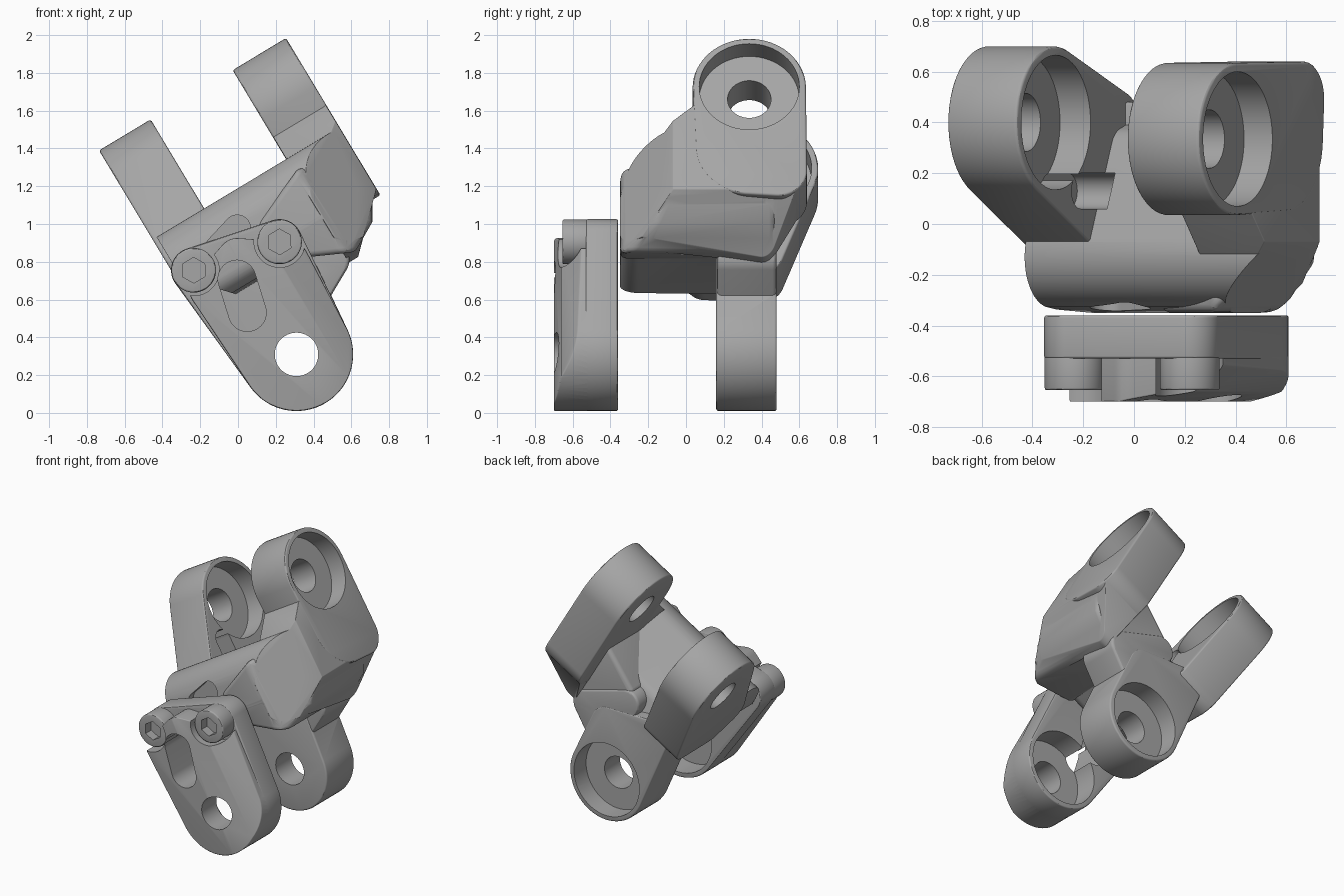
import bpy, bmesh
from math import cos, sin, pi, radians
from mathutils import Matrix, Vector

old = bpy.data.objects.get("Cube")
if old:
    bpy.data.objects.remove(old, do_unlink=True)

TILT = Matrix.Rotation(radians(-31), 4, 'Y')   # the whole joint leans in the xz plane

metal = bpy.data.materials.new("grey metal")
metal.use_nodes = True
grey = (0.38, 0.38, 0.38, 1)
metal.diffuse_color = grey
metal.node_tree.nodes["Principled BSDF"].inputs["Base Color"].default_value = grey


def hull(circles, n=64):
    """Convex outline around a set of circles (a, b, radius)."""
    pts = sorted({(round(a + r * cos(2 * pi * i / n), 5), round(b + r * sin(2 * pi * i / n), 5))
                  for a, b, r in circles for i in range(n)})

    def half(seq):
        out = []
        for p in seq:
            while len(out) > 1 and ((out[-1][0] - out[-2][0]) * (p[1] - out[-2][1])
                                    - (out[-1][1] - out[-2][1]) * (p[0] - out[-2][0])) <= 1e-7:
                out.pop()
            out.append(p)
        return out[:-1]
    return half(pts) + half(pts[::-1])


def prism(name, outline, axis, lo, hi, bevel=0.0, cuts=()):
    """Extrude an outline along the tilted axis 'u' or along 'y', trim by planes, soften edges."""
    place = (lambda a, b, t: (t, a, b)) if axis == 'u' else (lambda a, b, t: (a, t, b))
    bm = bmesh.new()
    face = bm.faces.new([bm.verts.new(place(a, b, lo)) for a, b in outline])
    ext = bmesh.ops.extrude_face_region(bm, geom=[face])
    verts = [v for v in ext["geom"] if isinstance(v, bmesh.types.BMVert)]
    bmesh.ops.translate(bm, verts=verts, vec=place(0, 0, hi - lo))
    for point, normal in cuts:
        res = bmesh.ops.bisect_plane(bm, geom=bm.verts[:] + bm.edges[:] + bm.faces[:],
                                     plane_co=point, plane_no=Vector(normal).normalized(),
                                     clear_outer=True)
        edges = [e for e in res["geom_cut"] if isinstance(e, bmesh.types.BMEdge)]
        if edges:
            bmesh.ops.edgeloop_fill(bm, edges=edges)
    bmesh.ops.recalc_face_normals(bm, faces=bm.faces)
    if bevel:
        sharp = [e for e in bm.edges if e.is_manifold and e.calc_face_angle(0) > 0.6]
        bmesh.ops.bevel(bm, geom=sharp, offset=bevel, segments=3, profile=0.5,
                        affect='EDGES', clamp_overlap=True)
    bm.transform(TILT)
    mesh = bpy.data.meshes.new(name)
    bm.to_mesh(mesh)
    bm.free()
    mesh.materials.append(metal)
    ob = bpy.data.objects.new(name, mesh)
    bpy.context.collection.objects.link(ob)
    return ob


def combine(target, tools, operation):
    """Apply each tool to the target and remove the tool."""
    for tool in tools:
        mod = target.modifiers.new("bool", 'BOOLEAN')
        mod.operation, mod.solver, mod.object = operation, 'EXACT', tool
        bpy.context.view_layer.update()
        result = bpy.data.meshes.new_from_object(
            target.evaluated_get(bpy.context.evaluated_depsgraph_get()))
        target.modifiers.clear()
        target.data = result
        bpy.data.objects.remove(tool, do_unlink=True)


def bore(a, b, axis, mid, hi, lo):
    """Cutters for a through hole with a wide counterbore on its positive side."""
    return [prism("hole", hull([(a, b, 0.115)]), axis, lo - 0.1, hi + 0.1),
            prism("counterbore", hull([(a, b, 0.265)]), axis, mid, hi + 0.1)]


PIN = (0.425, 0.106)          # lower pin, in u and v
FRONT_CORNER = ((0.92, -0.35, 0), (0.30, -0.34, 0))
LOW_CORNER = ((1.24, 0, 0.64), (0.26, 0, -0.27))
LEFT_CORNER = ((0.12, 0, 0.76), (-0.2, 0, -0.18))

# Yoke: cross bar, two upper arms, back cheek
yoke = prism("yoke_body", hull([(-0.13, 0.82, 0.20), (-0.25, 0.66, 0.10), (0.28, 0.75, 0.10),
                                (0.33, 0.63, 0.09)]), 'u', 0.11, 1.22, 0.025,
             [FRONT_CORNER, LOW_CORNER, LEFT_CORNER])
shoulder = prism("shoulder", [(0.65, 0.56), (0.97, 0.41), (1.13, 0.50), (1.22, 0.65),
                              (0.95, 0.95), (0.60, 0.80)], 'y', -0.349, 0.47, 0.03,
                 [FRONT_CORNER])
right_arm = prism("right_arm", hull([(0.335, 1.27, 0.30), (0.34, 0.90, 0.29),
                                     (0.49, 0.75, 0.15)]), 'u', 0.91, 1.24, 0.012)
right_base = prism("right_base", hull([(-0.25, 0.56, 0.10), (-0.22, 0.76, 0.13),
                                       (0.16, 1.10, 0.12), (0.48, 0.76, 0.15),
                                       (0.40, 0.46, 0.08)]), 'u', 0.912, 1.238, 0.03,
                   [FRONT_CORNER, LOW_CORNER])
left_arm = prism("left_arm", hull([(0.40, 1.27, 0.30), (0.0, 0.86, 0.13), (0.40, 0.75, 0.12),
                                   (0.1, 0.74, 0.10)]), 'u', 0.085, 0.404, 0.012)
cheek = prism("back_cheek", hull([PIN + (0.30,), (0.33, 0.62, 0.14), (0.62, 0.45, 0.14)]),
              'y', 0.16, 0.48, 0.012)
flare = prism("cheek_flare", hull([(0.62, 0.36, 0.13), (0.83, 0.45, 0.11), (0.6, 0.7, 0.1)]),
              'y', 0.165, 0.478, 0.02)
combine(yoke, [shoulder, right_base, right_arm, left_arm, cheek, flare], 'UNION')
arm_slot = prism("arm_slot", hull([(0.13, 0.87, 0.07), (0.13, 1.08, 0.07)]), 'u', 0.22, 0.45)
front_notch = prism("front_notch", hull([(0.36, 0.80, 0.07), (0.50, 0.84, 0.07)]),
                    'y', -0.5, -0.27)
combine(yoke, bore(0.335, 1.27, 'u', 1.11, 1.24, 0.91) + bore(0.40, 1.27, 'u', 0.264, 0.404, 0.085)
        + bore(*PIN, 'y', 0.34, 0.48, 0.16) + [arm_slot, front_notch], 'DIFFERENCE')

# Removable front cheek with a long slot and two bolt seats
SEATS = {"left_bolt": (0.655, 0.663), "right_bolt": (0.188, 0.768)}
DOME = [((0.42, -0.70, 0), (0.22, -1, 0)), ((0.60, -0.66, 0), (0.7, -1, 0))]
plate = prism("front_cheek", hull([PIN + (0.30,)] + [s + (0.12,) for s in SEATS.values()]),
              'y', -0.53, -0.36, 0.01)
raised = prism("raised_face", hull([PIN + (0.299,), (0.20, 0.64, 0.10), (0.42, 0.71, 0.10),
                                    (0.65, 0.55, 0.10)]), 'y', -0.70, -0.50, 0.012, DOME)
seat_cuts = [prism("seat", hull([s + (0.135,)]), 'y', -0.9, -0.53) for s in SEATS.values()]
combine(raised, seat_cuts, 'DIFFERENCE')
combine(plate, [raised], 'UNION')
long_slot = prism("long_slot", hull([(0.36, 0.61, 0.10), (0.316, 0.43, 0.10)]), 'y', -0.9, -0.2)
combine(plate, bore(*PIN, 'y', -0.53, -0.36, -0.70) + [long_slot], 'DIFFERENCE')

# Bolts with hexagonal sockets
bolts = []
for name, seat in SEATS.items():
    bolt = prism(name, hull([seat + (0.118,)]), 'y', -0.655, -0.50, 0.01)
    socket = prism("socket", hull([seat + (0.068,)], 6), 'y', -0.8, -0.59)
    combine(bolt, [socket], 'DIFFERENCE')
    bolts.append(bolt)

# Smooth round surfaces, keep edges crisp
bpy.ops.object.select_all(action='DESELECT')
for ob in [yoke, plate] + bolts:
    ob.select_set(True)
bpy.context.view_layer.objects.active = yoke
bpy.ops.object.shade_smooth_by_angle(angle=radians(30))
